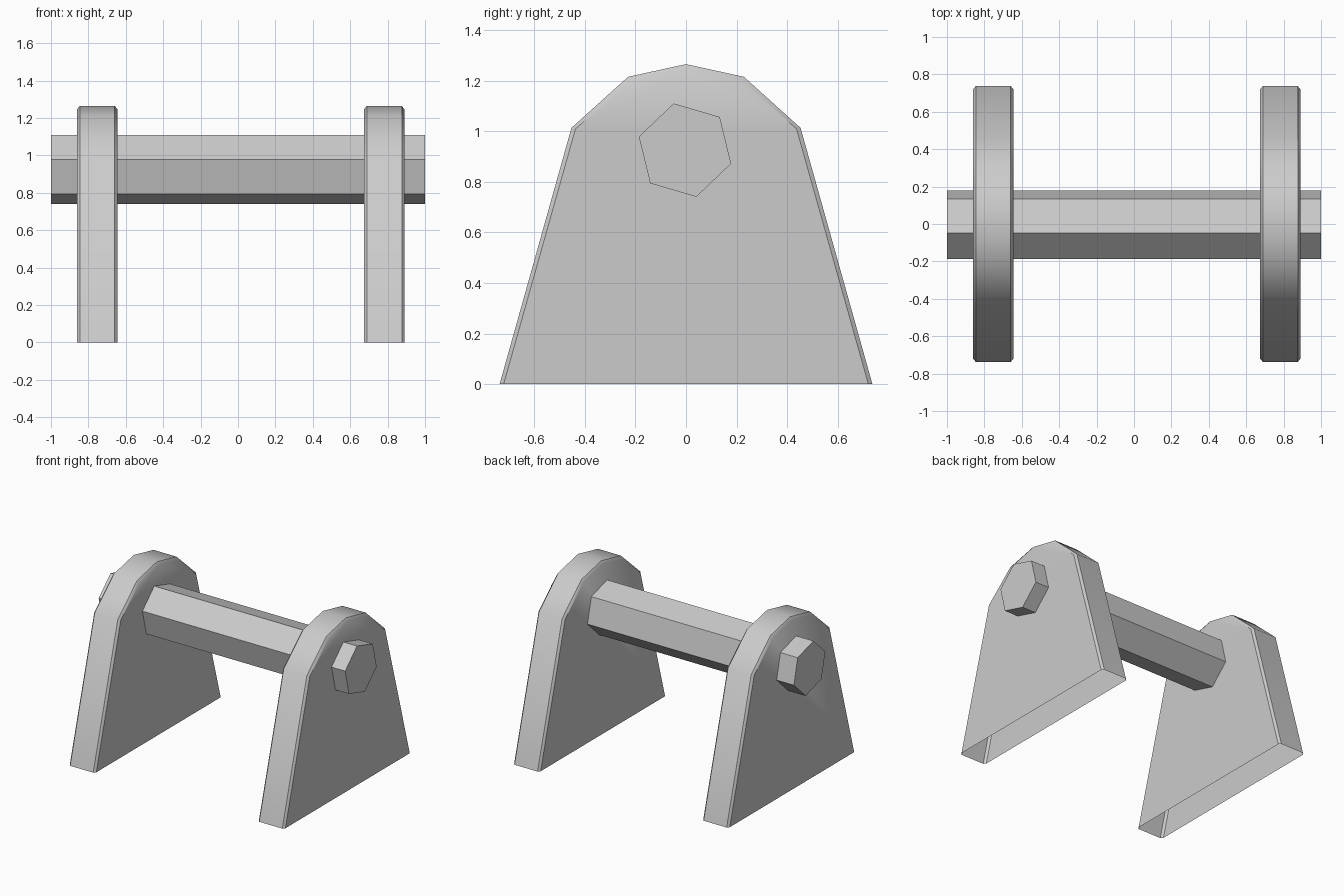
import bpy, bmesh, math

if "Cube" in bpy.data.objects:
    bpy.data.objects.remove(bpy.data.objects["Cube"])

# Half outlines of the support plate (y, z), from bottom to the crown
RIM = [(0.737, 0), (0.453, 1.013), (0.229, 1.215), (0, 1.265)]
FACE = [(0.721, 0), (0.437, 1.009), (0.223, 1.196), (0, 1.246)]


def finish(bm, name):
    bmesh.ops.recalc_face_normals(bm, faces=bm.faces)
    mesh = bpy.data.meshes.new(name)
    bm.to_mesh(mesh)
    bm.free()
    obj = bpy.data.objects.new(name, mesh)
    bpy.context.collection.objects.link(obj)
    return obj


def full(half):
    return half + [(-y, z) for y, z in reversed(half[:-1])]


def support(name, x, half=0.1075, bevel=0.014):
    # Bevelled plate, hollow and open at the bottom
    bm = bmesh.new()
    sections = [(x - half, FACE), (x - half + bevel, RIM),
                (x + half - bevel, RIM), (x + half, FACE)]
    rows = [[bm.verts.new((sx, y, z)) for y, z in full(p)] for sx, p in sections]
    for a, b in zip(rows, rows[1:]):
        for i in range(len(a) - 1):
            bm.faces.new((a[i], a[i + 1], b[i + 1], b[i]))
    bm.faces.new(rows[0])
    bm.faces.new(rows[-1])
    obj = finish(bm, name)
    # Smooth crown, crisp bevel edges
    bpy.ops.object.select_all(action='DESELECT')
    obj.select_set(True)
    bpy.context.view_layer.objects.active = obj
    bpy.ops.object.shade_smooth_by_angle(angle=math.radians(38))


def axle(name, radius=0.19, sides=6, turn=103.7):
    # Six-sided bar running through both plates
    bm = bmesh.new()
    ends = []
    for x in (-1, 1):
        angles = [math.radians(turn + 360 * i / sides) for i in range(sides)]
        ends.append([bm.verts.new((x, -0.004 + radius * math.cos(a),
                                   0.925 + radius * math.sin(a))) for a in angles])
    a, b = ends
    for i in range(sides):
        j = (i + 1) % sides
        bm.faces.new((a[i], a[j], b[j], b[i]))
    bm.faces.new(a)
    bm.faces.new(b)
    finish(bm, name)


support("left_support", -0.7525)
support("right_support", 0.782)
axle("hex_axle")
